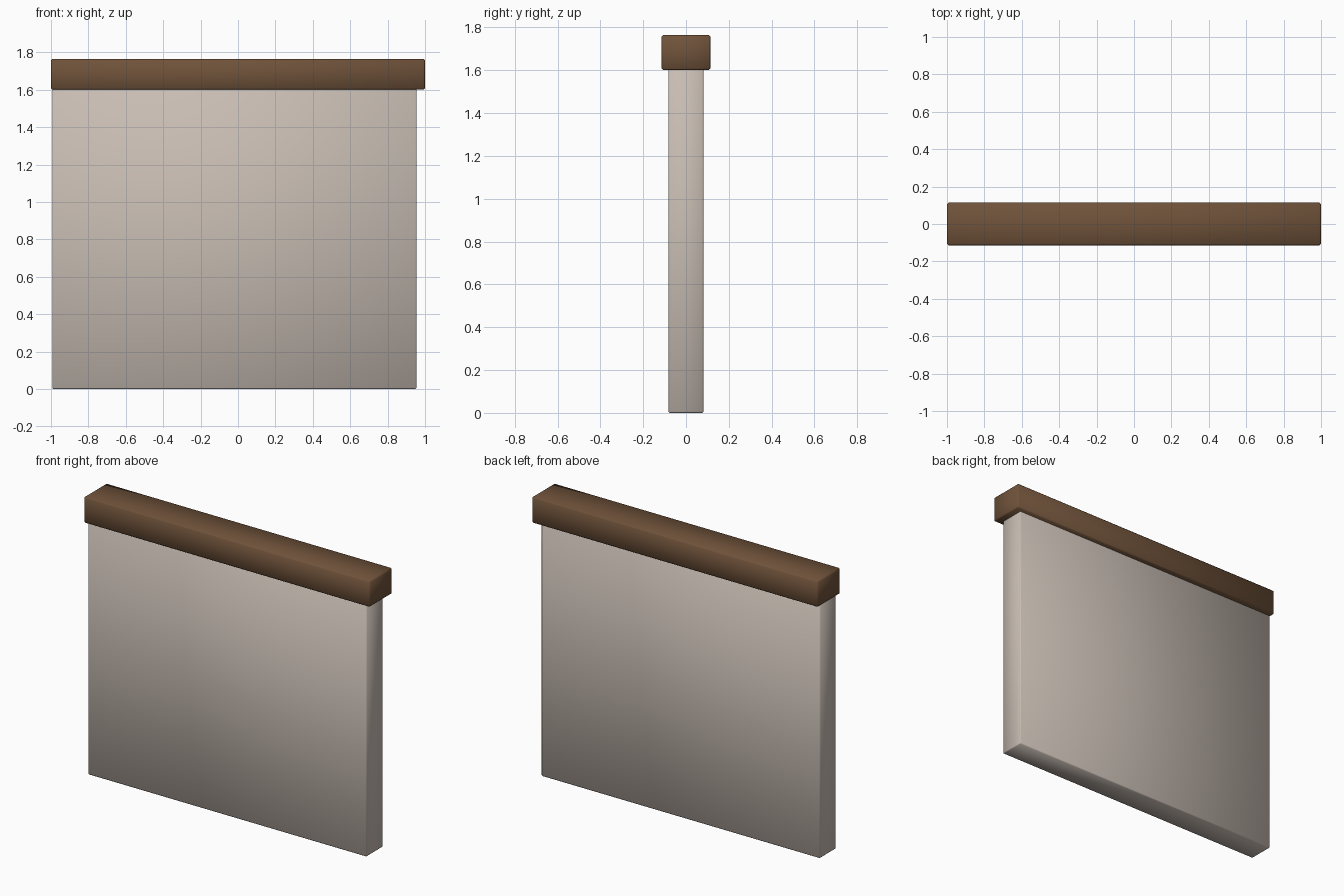
import bpy

if "Cube" in bpy.data.objects:
    bpy.data.objects.remove(bpy.data.objects["Cube"])


def material(name, color):
    m = bpy.data.materials.new(name)
    m.diffuse_color = (*color, 1.0)
    m.use_nodes = True
    m.node_tree.nodes["Principled BSDF"].inputs["Base Color"].default_value = m.diffuse_color
    return m


def box(name, lo, hi, mat, bevel):
    """Box between two corners with slightly softened edges."""
    bpy.ops.mesh.primitive_cube_add(size=1)
    ob = bpy.context.object
    ob.name = name
    for v in ob.data.vertices:
        v.co = [a if c < 0 else b for c, a, b in zip(v.co, lo, hi)]
    ob.data.materials.append(mat)
    mod = ob.modifiers.new("soft_edges", "BEVEL")
    mod.width = bevel
    mod.segments = 1
    bpy.ops.object.modifier_apply(modifier=mod.name)
    bpy.ops.object.shade_smooth_by_angle(angle=0.9)
    return ob


plaster = material("plaster", (0.58, 0.51, 0.455))
wood = material("brown wood", (0.162, 0.086, 0.043))

# Plaster wall panel, short of the beam on the right end
box("wall_panel", (-0.993, -0.082, 0.0), (0.955, 0.082, 1.61), plaster, 0.006)

# Timber beam on top
box("top_beam", (-1.0, -0.114, 1.6), (1.0, 0.114, 1.765), wood, 0.008)
